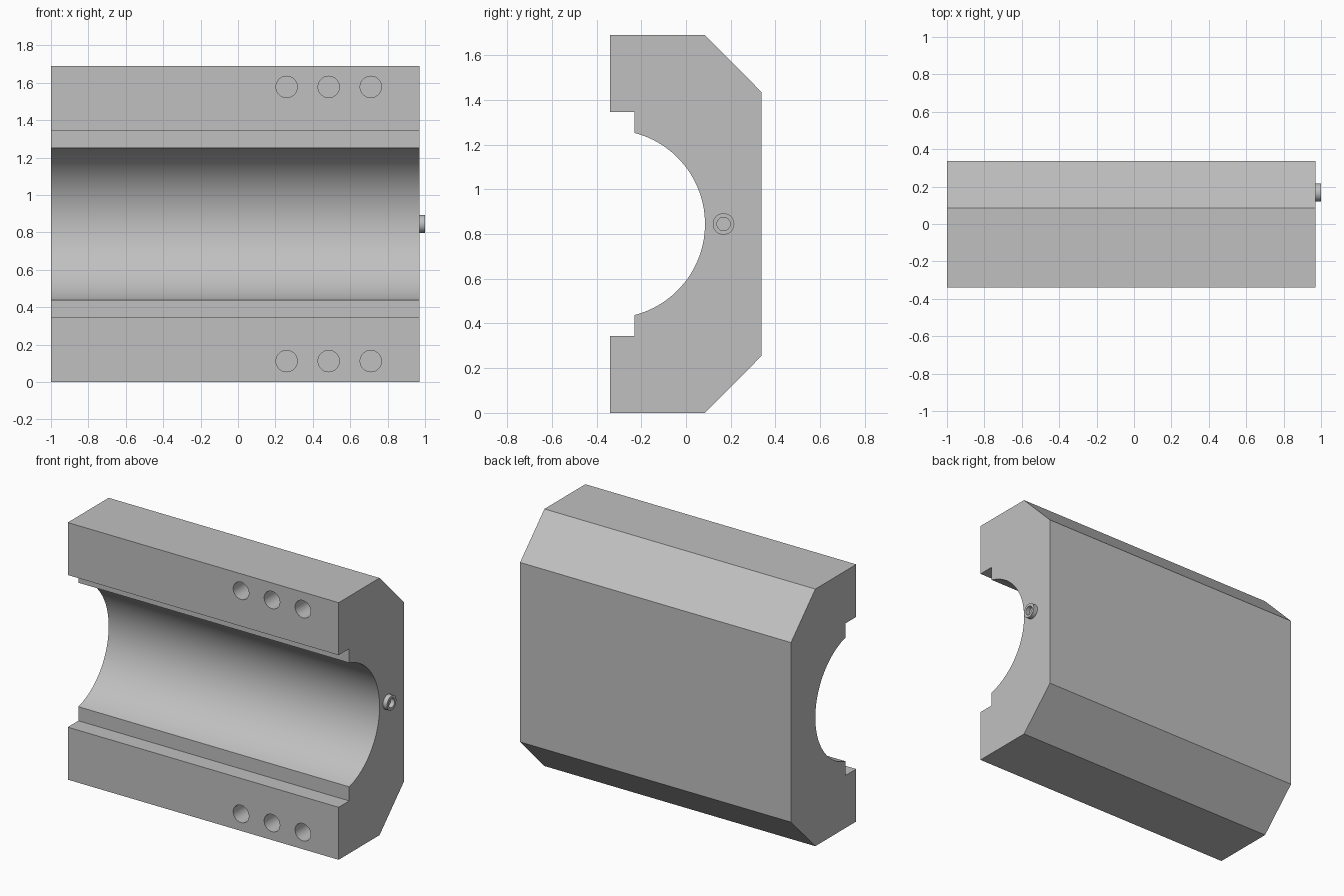
import bpy, bmesh, math
from mathutils import Matrix

if "Cube" in bpy.data.objects:
    bpy.data.objects.remove(bpy.data.objects["Cube"], do_unlink=True)

GREY = (0.53, 0.53, 0.53, 1)
metal = bpy.data.materials.new("plain grey")
metal.use_nodes = True
metal.diffuse_color = GREY
metal.node_tree.nodes["Principled BSDF"].inputs["Base Color"].default_value = GREY

LEFT, RIGHT, MID = -1.0, 0.97, 0.845


def finish(name, bm):
    bmesh.ops.recalc_face_normals(bm, faces=bm.faces)
    mesh = bpy.data.meshes.new(name)
    bm.to_mesh(mesh)
    bm.free()
    obj = bpy.data.objects.new(name, mesh)
    bpy.context.collection.objects.link(obj)
    mesh.materials.append(metal)
    return obj


def smooth(obj):
    bpy.ops.object.select_all(action="DESELECT")
    obj.select_set(True)
    bpy.context.view_layer.objects.active = obj
    bpy.ops.object.shade_smooth_by_angle(angle=math.radians(30))


def cylinder(bm, radius, depth, centre, axis):
    turn = Matrix.Rotation(math.pi / 2, 4, axis)
    bmesh.ops.create_cone(bm, cap_ends=True, segments=48, radius1=radius, radius2=radius,
                          depth=depth, matrix=Matrix.Translation(centre) @ turn)


def cut(obj, cutter):
    cutter.hide_render = True
    cutter.hide_set(True)
    mod = obj.modifiers.new("cut", "BOOLEAN")
    mod.operation, mod.solver, mod.object = "DIFFERENCE", "EXACT", cutter
    bpy.context.view_layer.objects.active = obj
    bpy.ops.object.modifier_apply(modifier=mod.name)
    bpy.data.objects.remove(cutter, do_unlink=True)


# Clamp half: lower outline mirrored about the bore axis, then extruded
lower = [(-0.23, 0.345), (-0.34, 0.345), (-0.34, 0), (0.085, 0), (0.338, 0.255)]
upper = [(y, 2 * MID - z) for y, z in reversed(lower)]
R, CY, STEPS = 0.421, -0.336, 48
half = math.acos((-0.23 - CY) / R)
arc = [(CY + R * math.cos(a), MID + R * math.sin(a))
       for a in (half - 2 * half * i / STEPS for i in range(STEPS + 1))]
bm = bmesh.new()
face = bm.faces.new([bm.verts.new((LEFT, y, z)) for y, z in lower + upper + arc])
ext = bmesh.ops.extrude_face_region(bm, geom=[face], use_keep_orig=True)
bmesh.ops.translate(bm, vec=(RIGHT - LEFT, 0, 0),
                    verts=[g for g in ext["geom"] if isinstance(g, bmesh.types.BMVert)])
body = finish("clamp_body", bm)

# Blind bolt holes in both front flanges
bm = bmesh.new()
for z in (0.112, 2 * MID - 0.112):
    for i in range(3):
        cylinder(bm, 0.057, 0.5, (0.26 + 0.225 * i, -0.34, z), "X")
cut(body, finish("bolt_hole_cutter", bm))
smooth(body)

# Small port ring on the end face
bm = bmesh.new()
cylinder(bm, 0.048, 0.04, (0.98, 0.168, MID), "Y")
port = finish("port_ring", bm)
bm = bmesh.new()
cylinder(bm, 0.03, 0.05, (0.997, 0.168, MID), "Y")
cut(port, finish("port_cutter", bm))
smooth(port)
